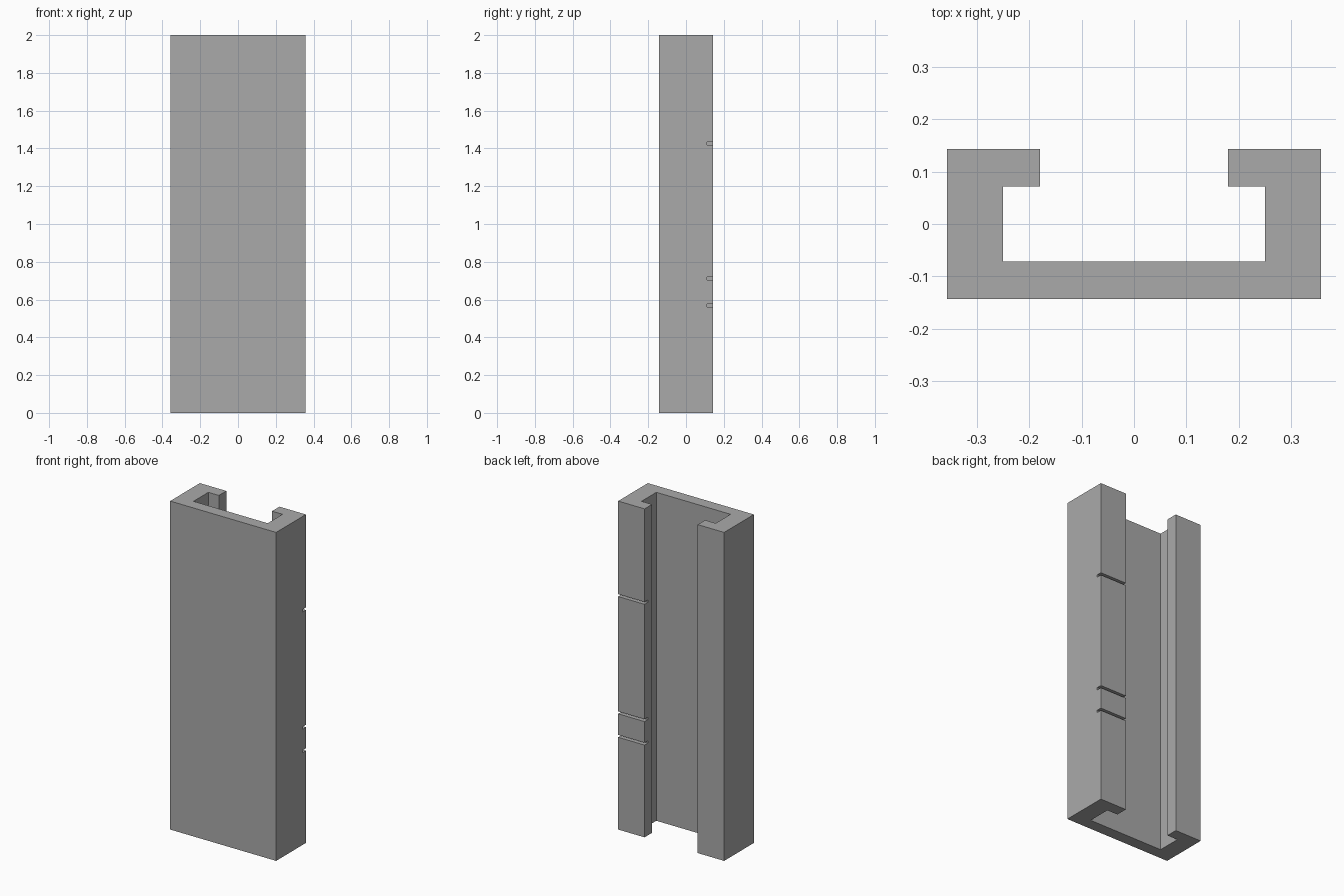
import bpy
import bmesh

cube = bpy.data.objects.get("Cube")
if cube:
    bpy.data.objects.remove(cube, do_unlink=True)

HEIGHT = 2.0
W, D = 0.357, 0.143          # outer half width and half depth
INNER_W, INNER_D = 0.25, 0.0715
LIP = 0.179                  # half width of the opening
GROOVE = 0.0145              # groove height
GROOVE_DEPTH = 0.031
GROOVE_CENTRES = (0.569, 0.712, 1.426)

# Single matte grey
grey = bpy.data.materials.new("plain grey")
colour = (0.4, 0.4, 0.4, 1.0)
grey.diffuse_color = colour
grey.use_nodes = True
grey.node_tree.nodes["Principled BSDF"].inputs["Base Color"].default_value = colour


def extrude_outline(name, outline, z0, z1):
    """Extrude a closed plan outline upwards into a solid."""
    bm = bmesh.new()
    base = bm.faces.new([bm.verts.new((x, y, z0)) for x, y in outline])
    result = bmesh.ops.extrude_face_region(bm, geom=[base], use_keep_orig=True)
    top = [v for v in result["geom"] if isinstance(v, bmesh.types.BMVert)]
    bmesh.ops.translate(bm, verts=top, vec=(0, 0, z1 - z0))
    bmesh.ops.recalc_face_normals(bm, faces=bm.faces)
    mesh = bpy.data.meshes.new(name)
    bm.to_mesh(mesh)
    bm.free()
    mesh.materials.append(grey)
    obj = bpy.data.objects.new(name, mesh)
    bpy.context.collection.objects.link(obj)
    return obj


# Channel with two inward lips at the back
half = [(W, -D), (W, D), (LIP, D), (LIP, INNER_D),
        (INNER_W, INNER_D), (INNER_W, -INNER_D)]
outline = half + [(-x, y) for x, y in reversed(half)]
channel = extrude_outline("channel", outline, 0, HEIGHT)

# Horizontal grooves across the left lip
slot = [(LIP - 0.05, D - GROOVE_DEPTH), (W + 0.05, D - GROOVE_DEPTH),
        (W + 0.05, D + 0.05), (LIP - 0.05, D + 0.05)]
for z in GROOVE_CENTRES:
    cutter = extrude_outline("groove_cutter", slot, z - GROOVE / 2, z + GROOVE / 2)
    cutter.hide_render = True
    cutter.hide_set(True)
    cutter.display_type = 'WIRE'
    cut = channel.modifiers.new("groove", 'BOOLEAN')
    cut.operation = 'DIFFERENCE'
    cut.solver = 'EXACT'
    cut.object = cutter
